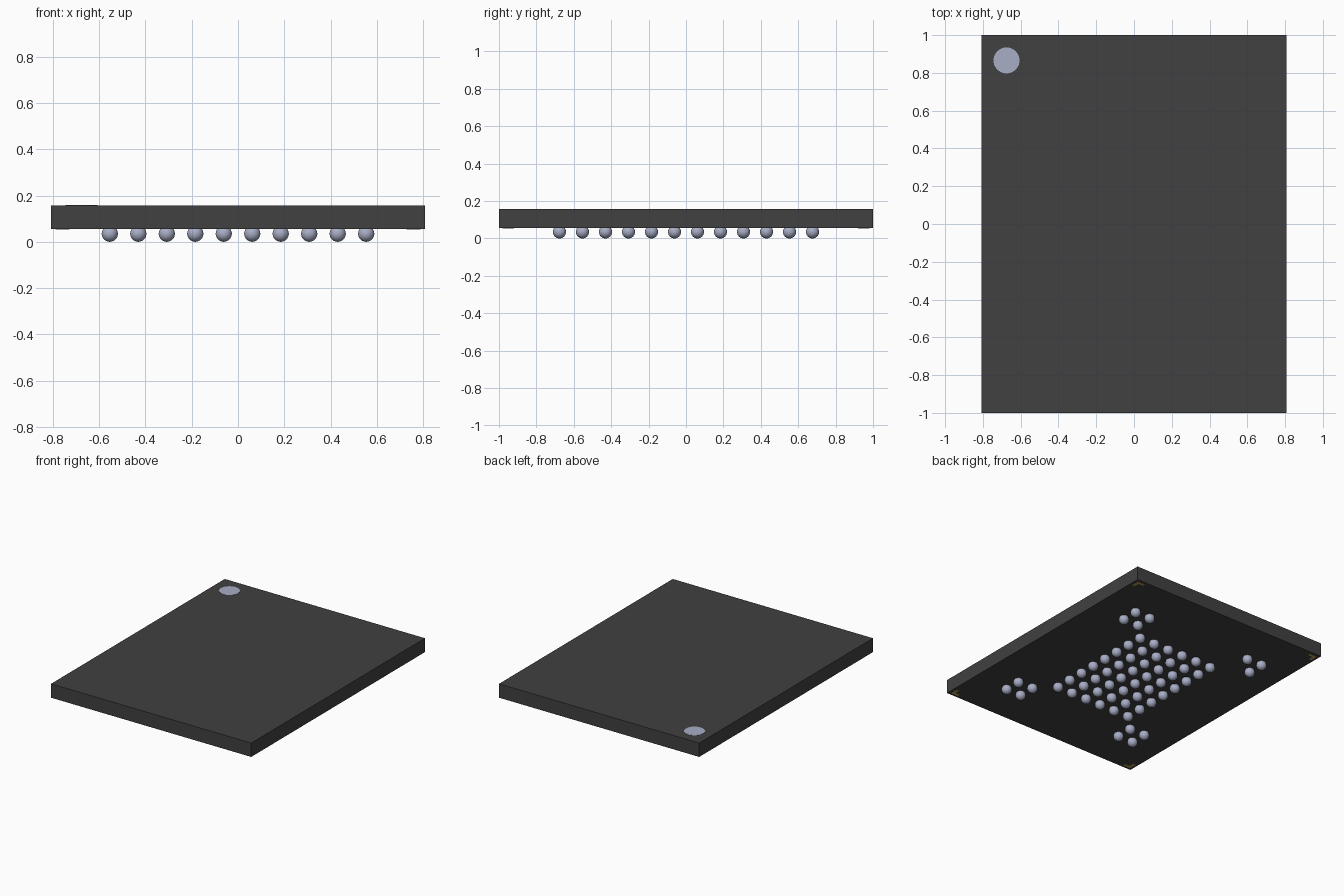
import bpy
import bmesh
from mathutils import Matrix

if "Cube" in bpy.data.objects:
    bpy.data.objects.remove(bpy.data.objects["Cube"], do_unlink=True)

HALF_X, HALF_Y = 0.807, 1.0
BOTTOM, TOP = 0.056, 0.157
PITCH, BALL_R = 0.123, 0.035
COLS, ROWS = 10, 12


def material(name, rgb):
    mat = bpy.data.materials.new(name)
    mat.use_nodes = True
    mat.diffuse_color = (*rgb, 1)
    mat.node_tree.nodes["Principled BSDF"].inputs["Base Color"].default_value = (*rgb, 1)
    return mat


def add_object(name, bm, mat, smooth=False):
    mesh = bpy.data.meshes.new(name)
    bm.to_mesh(mesh)
    bm.free()
    mesh.materials.append(mat)
    for poly in mesh.polygons:
        poly.use_smooth = smooth
    obj = bpy.data.objects.new(name, mesh)
    bpy.context.collection.objects.link(obj)
    return obj


def add_box(bm, lo, hi):
    size = [b - a for a, b in zip(lo, hi)]
    mid = [(a + b) / 2 for a, b in zip(lo, hi)]
    bmesh.ops.create_cube(bm, size=1, matrix=Matrix.Translation(mid) @ Matrix.Diagonal((*size, 1)))


black = material("charcoal_plastic", (0.052, 0.052, 0.052))
silver = material("solder_silver", (0.39, 0.42, 0.56))
gold = material("gold_plating", (0.55, 0.36, 0.10))

# Package body
bm = bmesh.new()
add_box(bm, (-HALF_X, -HALF_Y, BOTTOM), (HALF_X, HALF_Y, TOP))
add_object("package_body", bm, black)

# Orientation dot on the top, near the first-contact corner
bm = bmesh.new()
bmesh.ops.create_cone(bm, cap_ends=True, segments=48, radius1=0.069, radius2=0.069, depth=0.003,
                      matrix=Matrix.Translation((-0.675, 0.866, TOP)))
add_object("orientation_dot", bm, silver)


# Solder balls: a central 6 x 8 block and a 2 x 2 group at each corner
def has_ball(col, row):
    if 2 <= col <= 7 and 2 <= row <= 9:
        return True
    corner = col in (0, 1, 8, 9) and row in (0, 1, 10, 11)
    return corner and (col, row) != (1, 10)


bm = bmesh.new()
for col in range(COLS):
    for row in range(ROWS):
        if has_ball(col, row):
            x = (col - (COLS - 1) / 2) * PITCH
            y = (row - (ROWS - 1) / 2) * PITCH
            bmesh.ops.create_uvsphere(bm, u_segments=24, v_segments=14, radius=BALL_R,
                                      matrix=Matrix.Translation((x, y, BALL_R)))
add_object("solder_balls", bm, silver, smooth=True)

# Gold L-shaped alignment marks at the underside corners
bm = bmesh.new()
INSET, ARM, WIDTH, THICK = 0.02, 0.06, 0.02, 0.002
for sx in (-1, 1):
    for sy in (-1, 1):
        for len_x, len_y, start_y in ((ARM, WIDTH, 0), (WIDTH, ARM - WIDTH, WIDTH)):
            xs = sorted(sx * (HALF_X - INSET - d) for d in (0, len_x))
            ys = sorted(sy * (HALF_Y - INSET - start_y - d) for d in (0, len_y))
            add_box(bm, (xs[0], ys[0], BOTTOM - THICK), (xs[1], ys[1], BOTTOM + THICK))
add_object("corner_marks", bm, gold)
